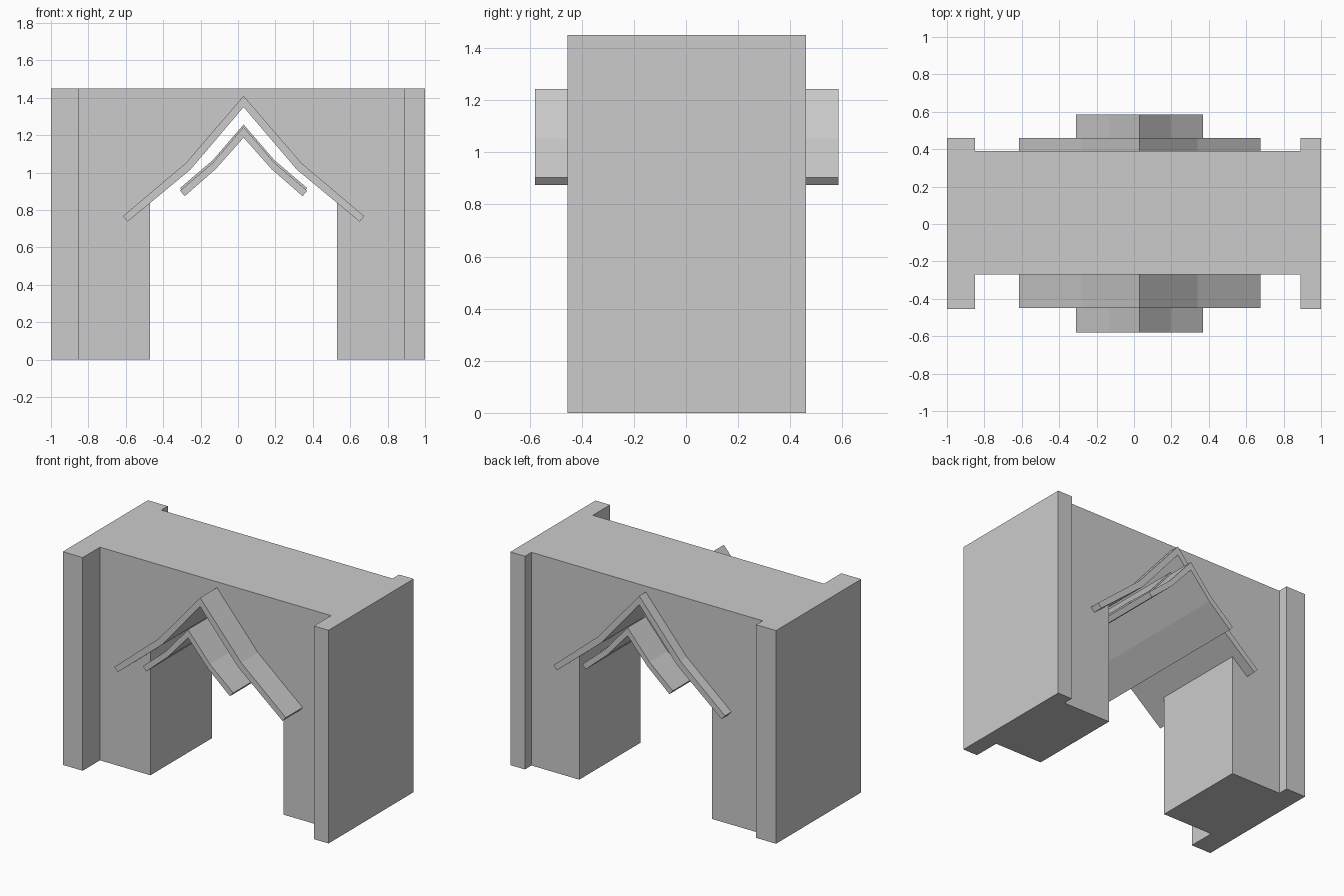
import bpy
import bmesh

if "Cube" in bpy.data.objects:
    bpy.data.objects.remove(bpy.data.objects["Cube"])

CX = 0.03  # centre line of the gable

grey = bpy.data.materials.new("stone grey")
grey.diffuse_color = (0.6, 0.6, 0.6, 1)
grey.use_nodes = True
grey.node_tree.nodes["Principled BSDF"].inputs["Base Color"].default_value = grey.diffuse_color


def extrude_profile(name, points, y0, y1):
    """Closed XZ outline extruded from y0 to y1."""
    bm = bmesh.new()
    face = bm.faces.new([bm.verts.new((x, y0, z)) for x, z in points])
    res = bmesh.ops.extrude_face_region(bm, geom=[face])
    moved = [v for v in res["geom"] if isinstance(v, bmesh.types.BMVert)]
    bmesh.ops.translate(bm, verts=moved, vec=(0, y1 - y0, 0))
    bmesh.ops.recalc_face_normals(bm, faces=bm.faces)
    mesh = bpy.data.meshes.new(name)
    bm.to_mesh(mesh)
    bm.free()
    obj = bpy.data.objects.new(name, mesh)
    bpy.context.collection.objects.link(obj)
    mesh.materials.append(grey)
    return obj


def mirrored(half):
    """Left end to right end, from (offset, z) points that start at the apex."""
    return [(CX - d, z) for d, z in reversed(half[1:])] + [(CX + d, z) for d, z in half]


def gable(name, top, under, y0, y1, dz=0.0):
    outline = mirrored(top) + mirrored(under)[::-1]
    extrude_profile(name, [(x, z + dz) for x, z in outline], y0, y1)


# Wall with a pointed opening that follows the roof boards
opening = mirrored([(0, 1.37), (0.298, 1.03), (0.50, 0.86), (0.50, 0)])
extrude_profile("wall", [(-0.87, 0)] + opening + [(0.91, 0), (0.91, 1.45), (-0.87, 1.45)],
                -0.27, 0.39)

# End piers
for name, x0, x1 in (("left_pier", -1.0, -0.85), ("right_pier", 0.89, 1.0)):
    extrude_profile(name, [(x0, 0), (x1, 0), (x1, 1.45), (x0, 1.45)], -0.455, 0.46)

# Outer roof
gable("outer_roof",
      [(0, 1.41), (0.31, 1.05), (0.645, 0.767)],
      [(0, 1.35), (0.285, 1.015), (0.62, 0.738)], -0.45, 0.46)

# Inner roof and its raised middle layer
inner_top = [(0, 1.243), (0.165, 1.052), (0.34, 0.903)]
inner_under = [(0, 1.187), (0.15, 1.018), (0.315, 0.874)]
gable("inner_roof", inner_top, inner_under, -0.58, 0.585)
gable("inner_roof_layer", inner_top, inner_under, -0.27, 0.39, 0.014)
